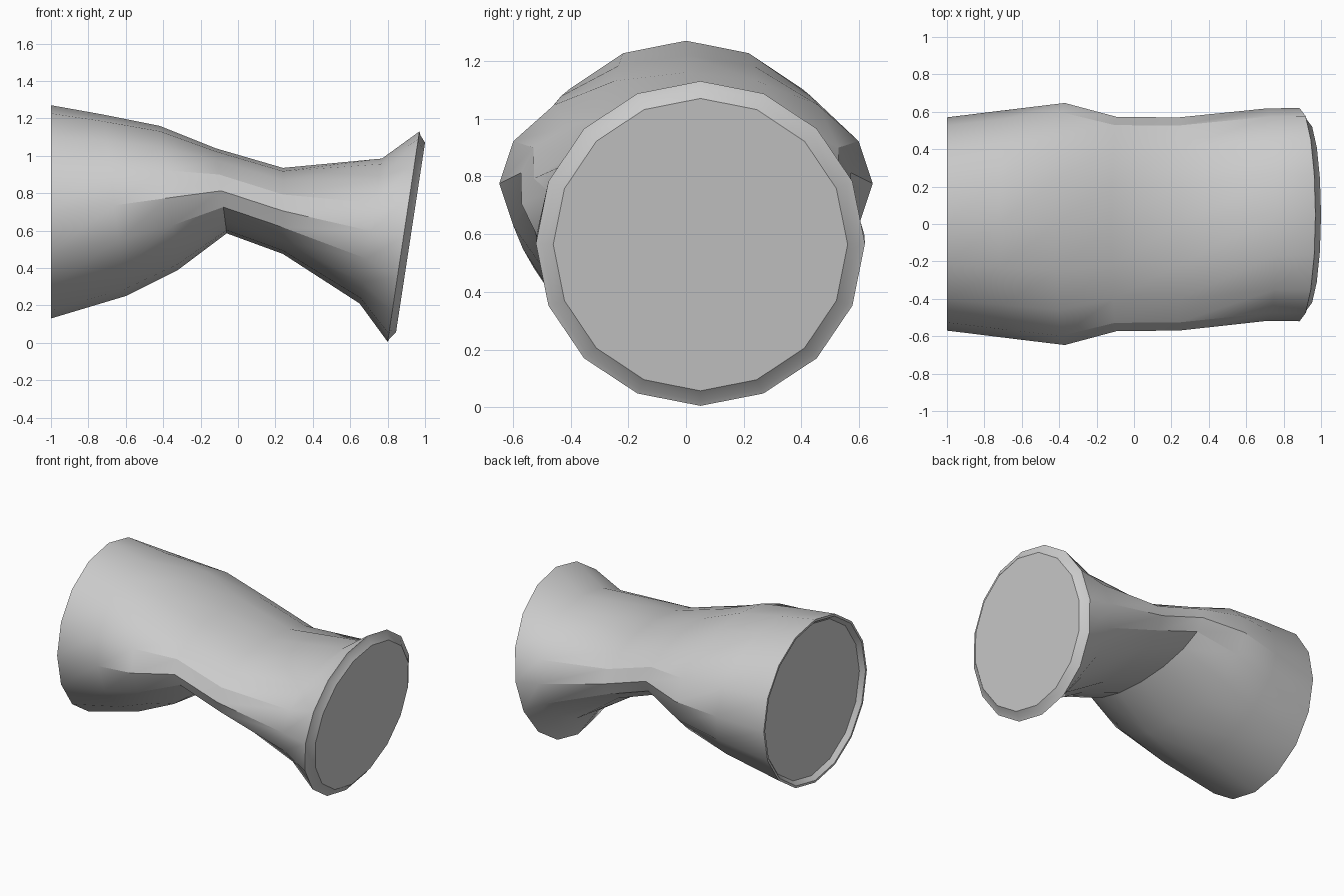
import bpy
import bmesh
import math
from mathutils import Vector

SIDES = 16

if "Cube" in bpy.data.objects:
    bpy.data.objects.remove(bpy.data.objects["Cube"], do_unlink=True)

grey = bpy.data.materials.new("light grey")
grey.use_nodes = True
colour = (0.6, 0.6, 0.6, 1)
grey.diffuse_color = colour
grey.node_tree.nodes["Principled BSDF"].inputs["Base Color"].default_value = colour


def ring(bm, top, bottom, half_width, y=0.0):
    """Slanted elliptical ring between a top and a bottom (x, z) point."""
    high = Vector((top[0], y, top[1]))
    low = Vector((bottom[0], y, bottom[1]))
    centre, up = (high + low) / 2, (high - low) / 2
    across = Vector((0, half_width, 0))
    angles = [2 * math.pi * i / SIDES for i in range(SIDES)]
    return [bm.verts.new(centre + up * math.cos(a) + across * math.sin(a)) for a in angles]


def loft(name, sections):
    """Join consecutive rings with quads and cap both ends."""
    bm = bmesh.new()
    rings = [ring(bm, *s) for s in sections]
    for a, b in zip(rings, rings[1:]):
        for i in range(SIDES):
            j = (i + 1) % SIDES
            bm.faces.new((a[i], a[j], b[j], b[i]))
    bm.faces.new(rings[0])
    bm.faces.new(rings[-1])
    bmesh.ops.recalc_face_normals(bm, faces=bm.faces)
    mesh = bpy.data.meshes.new(name)
    bm.to_mesh(mesh)
    bm.free()
    mesh.materials.append(grey)
    obj = bpy.data.objects.new(name, mesh)
    bpy.context.collection.objects.link(obj)
    bpy.ops.object.select_all(action="DESELECT")
    obj.select_set(True)
    bpy.context.view_layer.objects.active = obj
    bpy.ops.object.shade_smooth_by_angle(angle=math.radians(30))
    return obj


# Bent sleeve: recessed wide end, pinched elbow, flared cuff with raised cap
loft("bent_sleeve", [
    ((-0.97, 1.23), (-0.97, 0.17), 0.53),    # recessed cap
    ((-1.0, 1.255), (-1.0, 0.145), 0.555),   # inner lip
    ((-1.0, 1.27), (-1.0, 0.13), 0.57),      # outer lip
    ((-0.72, 1.22), (-0.60, 0.25), 0.612),
    ((-0.42, 1.16), (-0.32, 0.39), 0.647),   # elbow bulge
    ((-0.12, 1.04), (-0.06, 0.585), 0.572),  # elbow pinch
    ((0.24, 0.935), (0.24, 0.475), 0.57),
    ((0.77, 0.985), (0.65, 0.21), 0.568, 0.05),
    ((0.97, 1.13), (0.80, 0.005), 0.57, 0.05),   # cuff edge
    ((0.975, 1.11), (0.81, 0.022), 0.55, 0.05),  # cuff rim
    ((1.0, 1.07), (0.845, 0.057), 0.51, 0.05),   # raised cap
])
